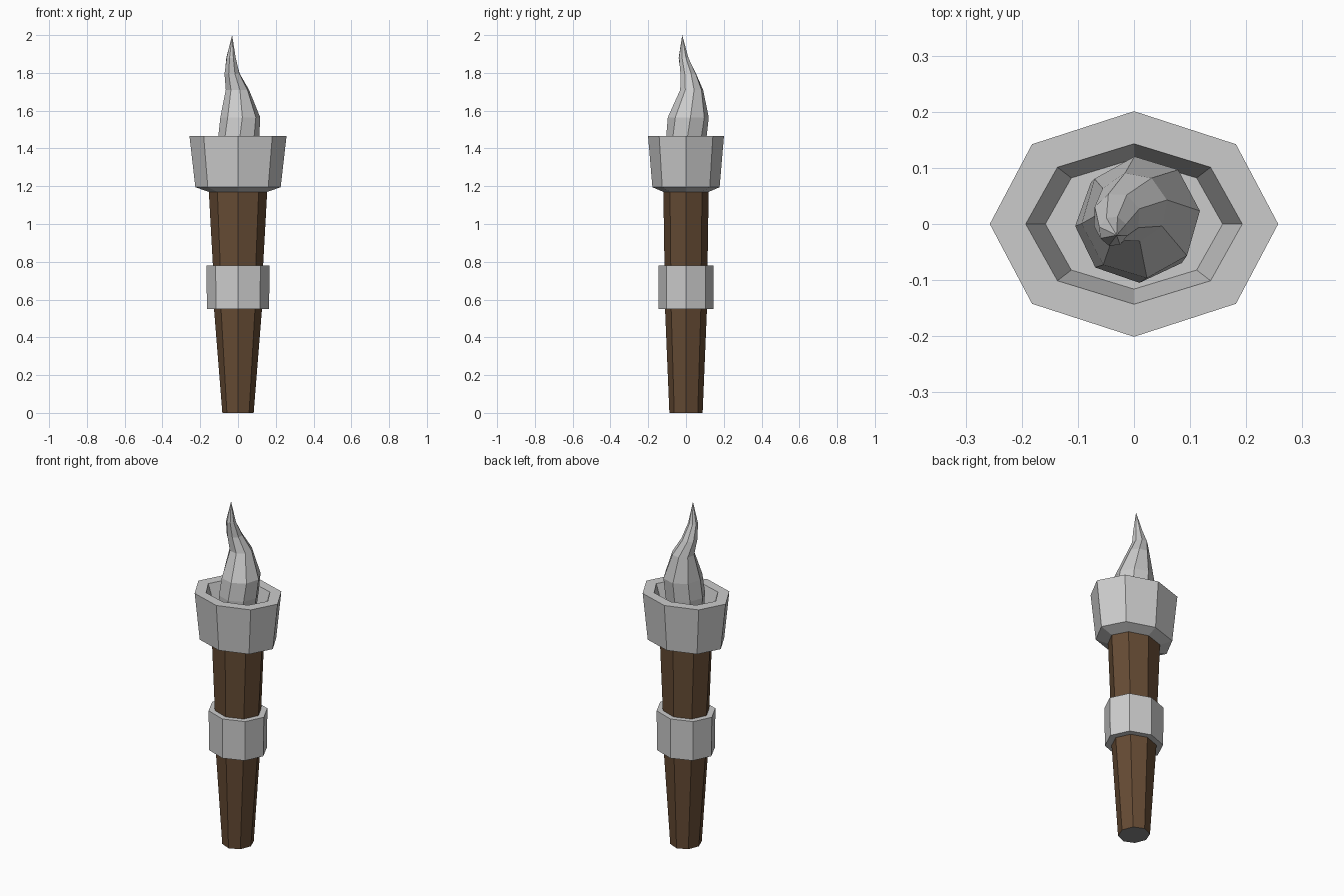
import bpy
import bmesh
from math import cos, sin, radians, tau

if "Cube" in bpy.data.objects:
    bpy.data.objects.remove(bpy.data.objects["Cube"])

SIDES = 8


def loft(name, rings, cap_start=True, cap_end=True, close=False, tip=None):
    """Skin 8-sided rings given as (z, rx, ry, cx, cy, twist degrees)."""
    bm = bmesh.new()
    loops = []
    for z, rx, ry, *rest in rings:
        cx, cy, twist = rest or (0, 0, 0)
        angles = [tau * i / SIDES + radians(twist) for i in range(SIDES)]
        loops.append([bm.verts.new((cx + rx * cos(a), cy + ry * sin(a), z))
                      for a in angles])
    pairs = list(zip(loops, loops[1:]))
    if close:
        pairs.append((loops[-1], loops[0]))
    for low, high in pairs:
        for i in range(SIDES):
            j = (i + 1) % SIDES
            bm.faces.new((low[i], low[j], high[j], high[i]))
    if cap_start:
        bm.faces.new(loops[0][::-1])
    if tip:
        point = bm.verts.new(tip)
        for i in range(SIDES):
            bm.faces.new((loops[-1][i], loops[-1][(i + 1) % SIDES], point))
    elif cap_end:
        bm.faces.new(loops[-1])
    bmesh.ops.recalc_face_normals(bm, faces=bm.faces)
    mesh = bpy.data.meshes.new(name)
    bm.to_mesh(mesh)
    bm.free()
    obj = bpy.data.objects.new(name, mesh)
    bpy.context.collection.objects.link(obj)
    return obj


# Tapered wooden handle; its underside stays grey
handle = loft("handle", [(0, 0.083, 0.088), (0.55, 0.127, 0.111),
                         (0.78, 0.133, 0.114), (1.18, 0.155, 0.12)])
wood = bpy.data.materials.new("wood")
wood.diffuse_color = (0.13, 0.07, 0.034, 1)
wood.use_nodes = True
wood.node_tree.nodes["Principled BSDF"].inputs["Base Color"].default_value = wood.diffuse_color
grey = bpy.data.materials.new("grey")
grey.diffuse_color = (0.25, 0.25, 0.25, 1)
grey.use_nodes = True
grey.node_tree.nodes["Principled BSDF"].inputs["Base Color"].default_value = grey.diffuse_color
handle.data.materials.append(wood)
handle.data.materials.append(grey)
for face in handle.data.polygons:
    if face.normal.z < -0.9:
        face.material_index = 1

# Metal band around the handle
loft("band", [(0.55, 0.122, 0.106), (0.55, 0.164, 0.145),
              (0.78, 0.168, 0.145), (0.78, 0.128, 0.109)],
     cap_start=False, cap_end=False, close=True)

# Hollow cup with a thick rim
loft("cup", [(1.17, 0.155, 0.12), (1.195, 0.226, 0.178),
             (1.467, 0.257, 0.201), (1.467, 0.193, 0.143),
             (1.36, 0.158, 0.116)])

# Twisting flame rising to an off-centre tip
loft("flame", [(1.36, 0.098, 0.098, 0, 0, 0),
               (1.46, 0.109, 0.107, 0.004, 0.002, 3),
               (1.565, 0.106, 0.109, 0.012, 0.012, 6),
               (1.71, 0.063, 0.062, -0.003, 0.03, 12),
               (1.795, 0.043, 0.044, -0.031, 0.012, 20),
               (1.88, 0.026, 0.027, -0.037, -0.013, 28)],
     tip=(-0.031, -0.02, 2.0))
